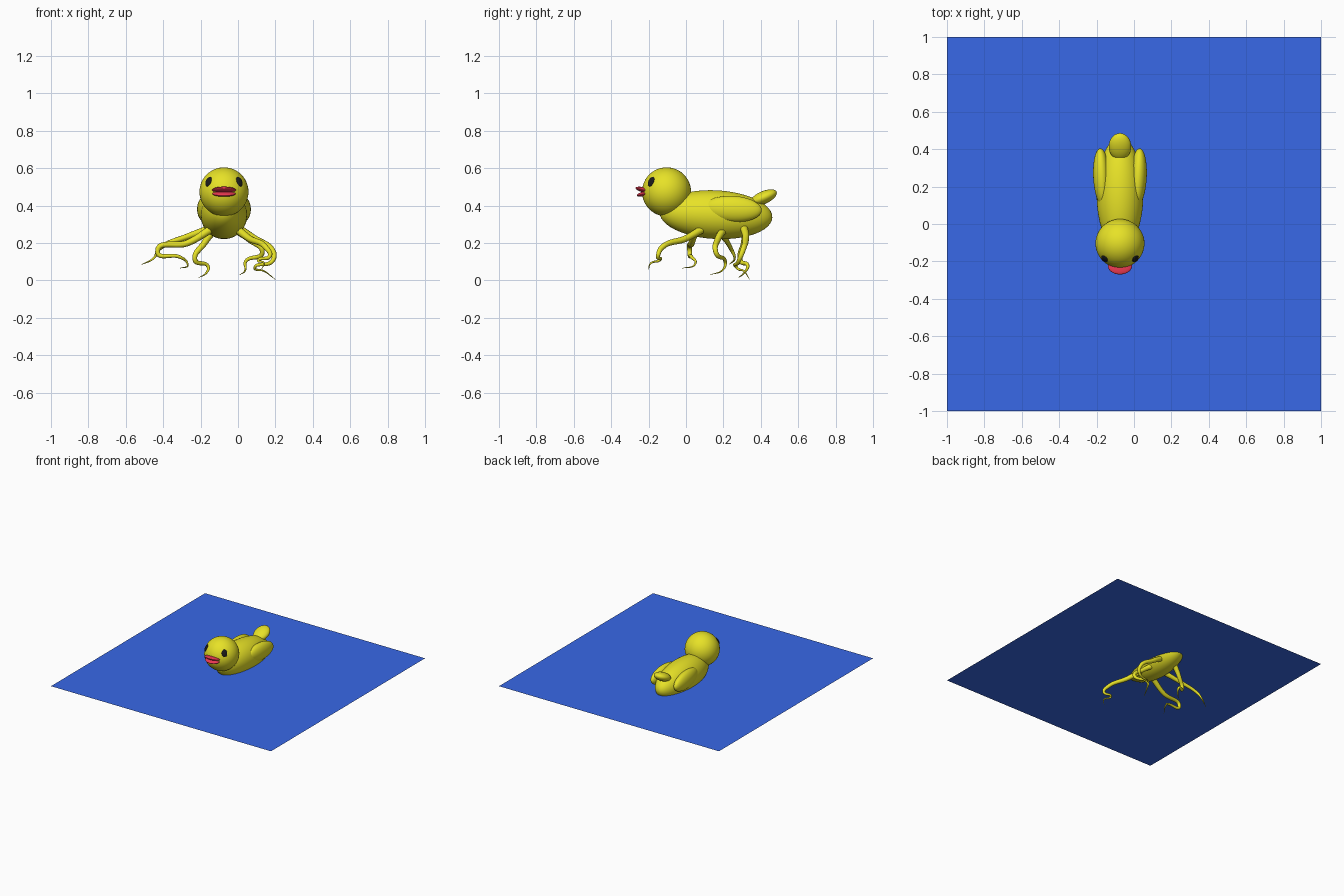
import bpy
from math import radians
from mathutils import Vector

if "Cube" in bpy.data.objects:
    bpy.data.objects.remove(bpy.data.objects["Cube"])

CX = -0.075  # the bird's own centre line


def material(name, rgb):
    m = bpy.data.materials.new(name)
    m.diffuse_color = (*rgb, 1)
    m.use_nodes = True
    m.node_tree.nodes["Principled BSDF"].inputs["Base Color"].default_value = m.diffuse_color
    return m


YELLOW = material("yellow", (0.80, 0.76, 0.02))
BLACK = material("black", (0.01, 0.01, 0.01))
RED = material("red", (0.80, 0.04, 0.08))
BLUE = material("blue", (0.04, 0.14, 0.80))


def ellipsoid(name, loc, size, mat, rot=(0, 0, 0)):
    bpy.ops.mesh.primitive_uv_sphere_add(segments=48, ring_count=24, location=loc,
                                         rotation=[radians(a) for a in rot])
    o = bpy.context.object
    o.name = name
    o.scale = size
    o.data.materials.append(mat)
    bpy.ops.object.shade_smooth()
    return o


def leg(name, points):
    # tapering tube through a few points, pointed at the toe
    cu = bpy.data.curves.new(name, 'CURVE')
    cu.dimensions = '3D'
    cu.bevel_depth = 0.021
    cu.bevel_resolution = 4
    cu.use_fill_caps = True
    sp = cu.splines.new('BEZIER')
    sp.resolution_u = 10
    sp.bezier_points.add(len(points) - 1)
    for i, (bp, p) in enumerate(zip(sp.bezier_points, points)):
        bp.co = p
        bp.handle_left_type = bp.handle_right_type = 'AUTO'
        bp.radius = 1 - 0.95 * i / (len(points) - 1)
    cu.materials.append(YELLOW)
    o = bpy.data.objects.new(name, cu)
    bpy.context.collection.objects.link(o)
    bpy.ops.object.select_all(action='DESELECT')
    o.select_set(True)
    bpy.context.view_layer.objects.active = o
    bpy.ops.object.convert(target='MESH')
    bpy.ops.object.shade_smooth()


# Water surface
bpy.ops.mesh.primitive_plane_add(size=2, location=(0, 0, 0.30))
water = bpy.context.object
water.name = "water_surface"
water.data.materials.append(BLUE)

# Body, head and tail
ellipsoid("body", (CX, 0.16, 0.352), (0.125, 0.302, 0.13), YELLOW, (-3, 0, 0))
head = Vector((CX, -0.104, 0.474))
ellipsoid("head", head, (0.131, 0.131, 0.131), YELLOW)
ellipsoid("tail", (CX, 0.414, 0.443), (0.06, 0.077, 0.034), YELLOW, (24, 0, 0))

# Wings and eyes on both sides
for s, side in ((-1, "left"), (1, "right")):
    ellipsoid(side + "_wing", (CX + s * 0.098, 0.25, 0.382), (0.045, 0.155, 0.07),
              YELLOW, (-3, 0, -s * 3))
    d = Vector((s * 0.083, -0.083, 0.055))
    eye = ellipsoid(side + "_eye", head + d * 0.985, (0.021, 0.028, 0.01), BLACK)
    eye.rotation_euler = d.to_track_quat('Z', 'Y').to_euler()

# Beak, slightly open
ellipsoid("upper_beak", (CX, -0.225, 0.484), (0.064, 0.046, 0.014), RED, (-14, 0, 0))
ellipsoid("lower_beak", (CX, -0.222, 0.464), (0.062, 0.042, 0.013), RED, (14, 0, 0))

# Six trailing legs
leg("front_right_leg", [(0.0, 0.08, 0.27), (0.06, 0.0, 0.225), (0.15, -0.13, 0.175),
                        (0.17, -0.15, 0.13), (0.11, -0.14, 0.11), (0.14, -0.19, 0.09),
                        (0.125, -0.2, 0.06)])
leg("front_left_leg", [(-0.15, 0.05, 0.27), (-0.27, 0.03, 0.2), (-0.43, 0.02, 0.155),
                       (-0.31, 0.03, 0.125), (-0.27, 0.05, 0.09), (-0.31, -0.02, 0.065)])
leg("middle_left_leg", [(-0.14, 0.17, 0.28), (-0.27, 0.2, 0.235), (-0.42, 0.24, 0.17),
                        (-0.45, 0.26, 0.12), (-0.515, 0.23, 0.085)])
leg("rear_left_leg", [(-0.13, 0.32, 0.27), (-0.18, 0.31, 0.2), (-0.23, 0.29, 0.11),
                      (-0.16, 0.33, 0.075), (-0.17, 0.31, 0.04), (-0.21, 0.28, 0.015)])
leg("middle_right_leg", [(-0.01, 0.2, 0.27), (0.06, 0.17, 0.22), (0.13, 0.16, 0.15),
                         (0.04, 0.21, 0.1), (0.04, 0.2, 0.06), (0.01, 0.13, 0.03)])
leg("rear_right_leg", [(0.0, 0.31, 0.28), (0.08, 0.32, 0.23), (0.19, 0.3, 0.15),
                       (0.18, 0.28, 0.1), (0.09, 0.27, 0.07), (0.14, 0.31, 0.05),
                       (0.2, 0.34, 0.005)])
